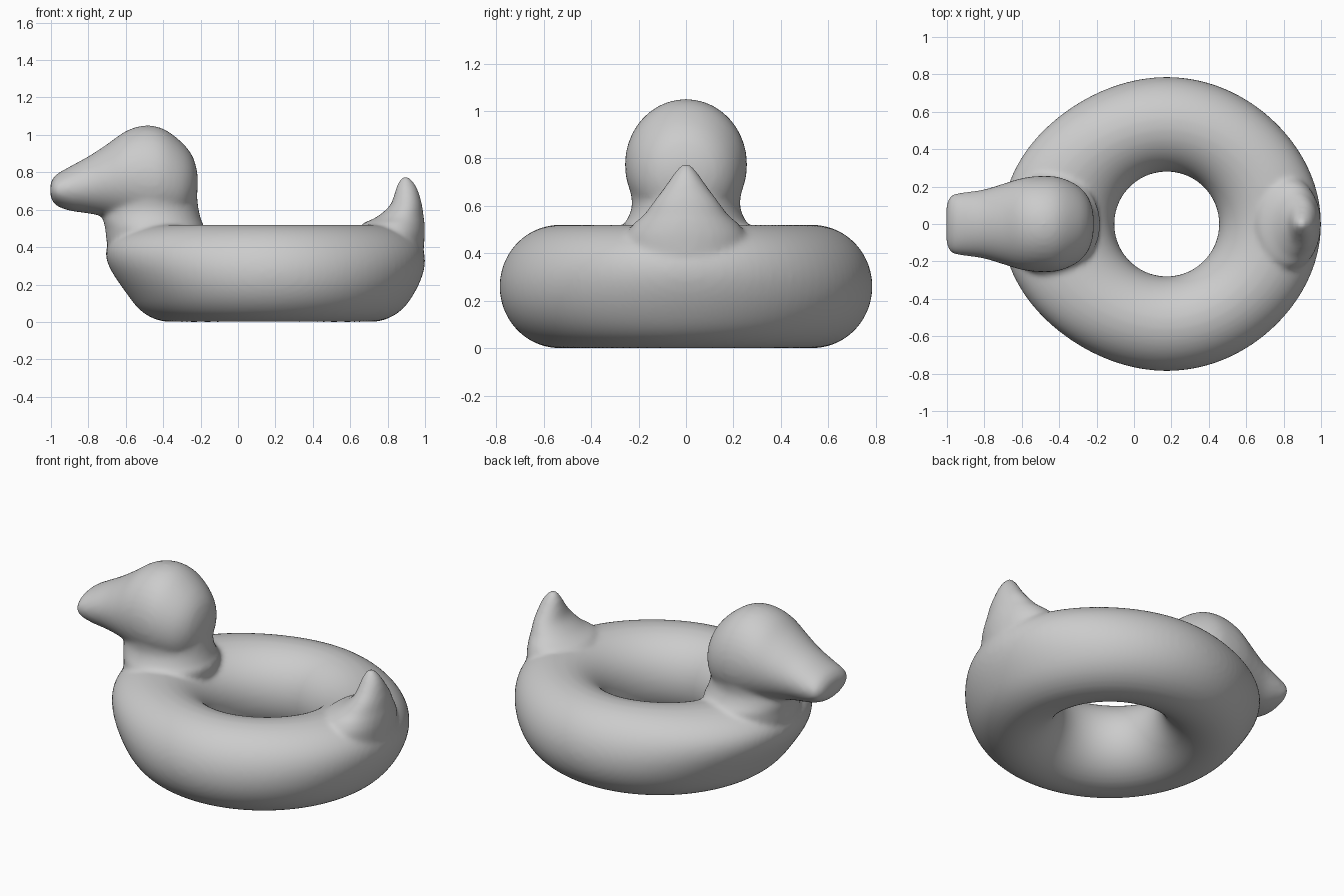
import bpy, bmesh, math
from mathutils import Vector

cube = bpy.data.objects.get("Cube")
if cube:
    bpy.data.objects.remove(cube, do_unlink=True)

grey = bpy.data.materials.new("plain grey")
grey.use_nodes = True
COLOUR = (0.6, 0.6, 0.6, 1)
grey.diffuse_color = COLOUR
grey.node_tree.nodes["Principled BSDF"].inputs["Base Color"].default_value = COLOUR

RING_X, RING_Z, HOLE = 0.175, 0.26, 0.28
MAJOR, MINOR = 0.533, 0.253
bm = bmesh.new()


def skin(rings, closed=False):
    """Join successive rings of points with quads, capping open ends."""
    loops = [[bm.verts.new(p) for p in ring] for ring in rings]
    n = len(loops[0])
    pairs = list(zip(loops, loops[1:]))
    if closed:
        pairs.append((loops[-1], loops[0]))
    for a, b in pairs:
        for i in range(n):
            j = (i + 1) % n
            bm.faces.new((a[i], a[j], b[j], b[i]))
    if not closed:
        bm.faces.new(loops[0][::-1])
        bm.faces.new(loops[-1])


def circle(n):
    return [(math.cos(math.tau * i / n), math.sin(math.tau * i / n)) for i in range(n)]


def refine(rows, steps=4):
    """Smoothly interpolate section rows."""
    out = []
    for i in range(len(rows) - 1):
        a, b, c, d = (rows[max(0, min(len(rows) - 1, i + k))] for k in (-1, 0, 1, 2))
        for s in range(steps):
            t = s / steps
            out.append([0.5 * (2 * q + (r - p) * t + (2 * p - 5 * q + 4 * r - w) * t * t
                               + (3 * q - p - 3 * r + w) * t ** 3)
                        for p, q, r, w in zip(a, b, c, d)])
    return out + [rows[-1]]


def loft(rows, axis):
    """Elliptic sections: position, low edge, high edge, half width in y."""
    rings = []
    for pos, lo, hi, ry in refine(rows):
        mid, half = (lo + hi) / 2, (hi - lo) / 2
        if axis == "x":
            rings.append([(pos, ry * c, mid + half * s) for c, s in circle(40)])
        else:
            rings.append([(mid + half * c, ry * s, pos) for c, s in circle(40)])
    skin(rings)


# Inflated ring, swelling outward towards the neck and tail
tube = []
for c, s in circle(96):
    ring = []
    for u, v in circle(48):
        r, z = MAJOR + MINOR * u, RING_Z + RING_Z * v
        t = max(0, min(1, (z - 0.1) / 0.4))
        swell = 0.33 * abs(c) ** 3 if c < 0 else 0.16 * c ** 4
        r = HOLE + (r - HOLE) * (1 + swell * t * t * (3 - 2 * t))
        ring.append((RING_X + r * c, r * s, z))
    tube.append(ring)
skin(tube, closed=True)

# Head tapering into the bill
loft([(-1.003, 0.67, 0.74, 0.10), (-0.975, 0.625, 0.785, 0.155),
      (-0.90, 0.595, 0.83, 0.17), (-0.80, 0.58, 0.885, 0.185),
      (-0.70, 0.56, 0.95, 0.215), (-0.60, 0.53, 1.02, 0.245),
      (-0.50, 0.50, 1.05, 0.257), (-0.40, 0.50, 1.033, 0.25),
      (-0.30, 0.53, 0.96, 0.205), (-0.24, 0.61, 0.88, 0.135),
      (-0.216, 0.70, 0.79, 0.05)], "x")

# Neck
loft([(0.25, -0.62, -0.25, 0.22), (0.40, -0.695, -0.20, 0.27),
      (0.50, -0.71, -0.18, 0.275), (0.54, -0.72, -0.195, 0.25),
      (0.60, -0.72, -0.21, 0.228), (0.68, -0.72, -0.218, 0.238),
      (0.76, -0.70, -0.218, 0.25)], "z")

# Upturned tail
loft([(0.20, 0.62, 0.93, 0.22), (0.30, 0.62, 0.98, 0.26),
      (0.45, 0.63, 0.998, 0.26), (0.52, 0.66, 0.998, 0.225),
      (0.56, 0.74, 0.993, 0.18), (0.62, 0.81, 0.985, 0.135),
      (0.68, 0.835, 0.97, 0.09), (0.73, 0.85, 0.95, 0.055),
      (0.775, 0.875, 0.915, 0.02)], "z")

bmesh.ops.recalc_face_normals(bm, faces=bm.faces)
mesh = bpy.data.meshes.new("swim_ring")
bm.to_mesh(mesh)
bm.free()
mesh.materials.append(grey)
swim_ring = bpy.data.objects.new("swim_ring", mesh)
bpy.context.collection.objects.link(swim_ring)

# Fuse the parts into one soft inflated skin
fuse = swim_ring.modifiers.new("fuse", "REMESH")
fuse.mode = "VOXEL"
fuse.voxel_size = 0.014
fuse.use_smooth_shade = True
soften = swim_ring.modifiers.new("soften", "SMOOTH")
soften.factor = 0.5
soften.iterations = 8
